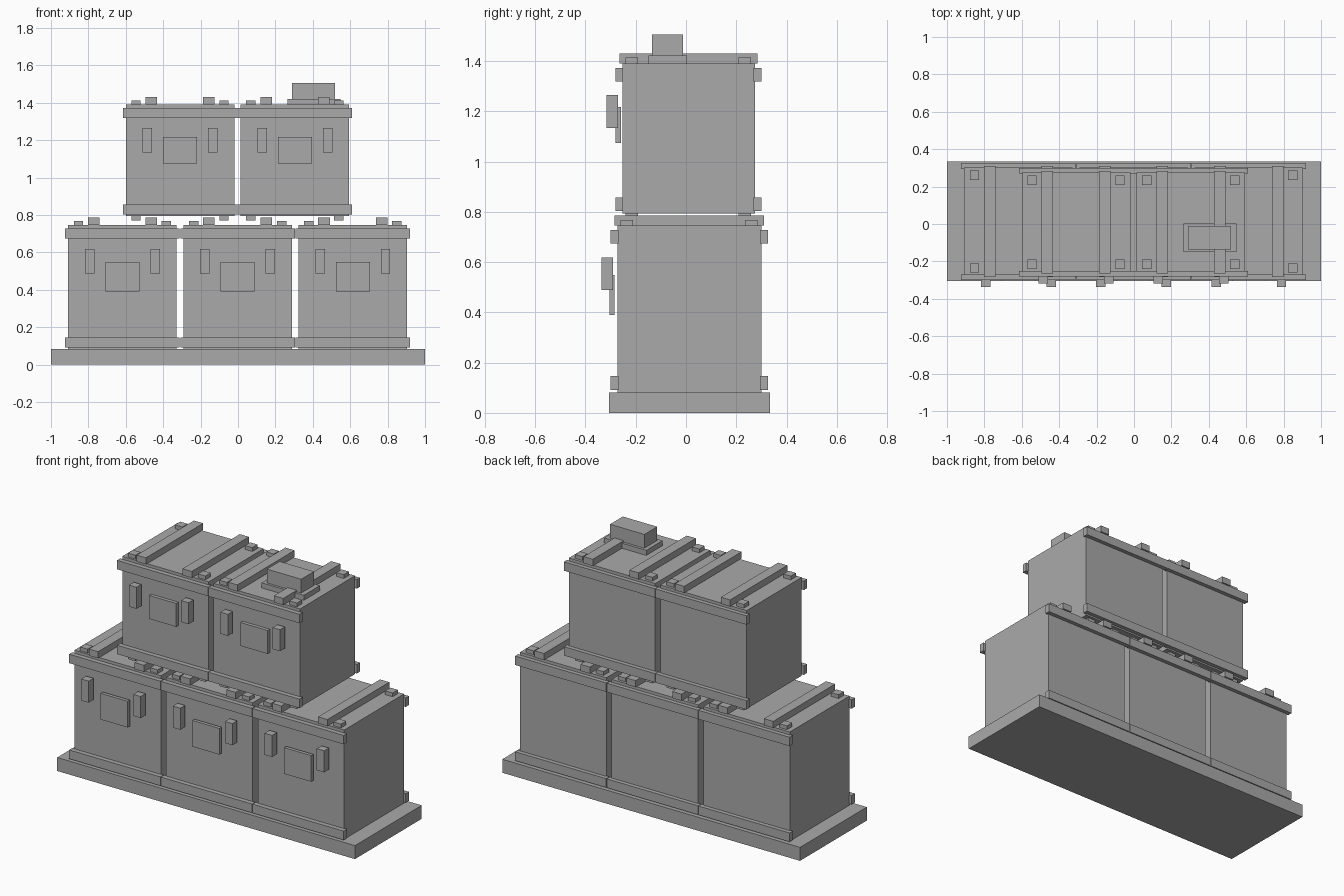
import bpy

default = bpy.data.objects.get("Cube")
if default:
    bpy.data.objects.remove(default, do_unlink=True)

# One plain grey for everything
GREY = (0.4, 0.4, 0.4, 1.0)
grey = bpy.data.materials.new("plain_grey")
grey.use_nodes = True
grey.diffuse_color = GREY
grey.node_tree.nodes["Principled BSDF"].inputs["Base Color"].default_value = GREY


def box(name, x, y, z):
    """Box spanning the (low, high) pair given for each axis."""
    spans = (x, y, z)
    bpy.ops.mesh.primitive_cube_add(size=1, location=[(a + b) / 2 for a, b in spans])
    obj = bpy.context.object
    obj.name = name
    obj.scale = [b - a for a, b in spans]
    bpy.ops.object.transform_apply(location=False, rotation=False, scale=True)
    obj.data.materials.append(grey)
    return obj


def around(centre, half):
    return (centre - half, centre + half)


def crate(name, x, y, half_depth, bottom, top):
    """Crate with rails, lid slats, corner blocks, latches and a label plate."""
    front, back = y - half_depth, y + half_depth
    box(name + "_body", around(x, 0.29), (front, back), (bottom, top))

    # Rails along the top and bottom of the front and back
    for end, z in (("lower", (bottom + 0.01, bottom + 0.064)),
                   ("upper", (top - 0.072, top - 0.018))):
        box(f"{name}_{end}_front_rail", around(x, 0.306), (front - 0.028, front + 0.003), z)
        box(f"{name}_{end}_back_rail", around(x, 0.306), (back - 0.006, back + 0.025), z)

    for side, s in (("right", -1), ("left", 1)):
        # Long slats across the lid
        box(f"{name}_{side}_slat", around(x + s * 0.154, 0.031),
            (front - 0.012, back + 0.009), (top, top + 0.04))
        # Latches, standing slightly off the front
        box(f"{name}_{side}_latch", around(x + s * 0.175, 0.025),
            (front - 0.064, front - 0.018), (top - 0.257, top - 0.146 + 0.02))
        # Corner blocks on the lid and feet below
        for place, cy in (("front", front + 0.037), ("back", back - 0.041)):
            cx = around(x + s * 0.235, 0.025)
            box(f"{name}_{side}_{place}_block", cx, around(cy, 0.025), (top, top + 0.023))
            box(f"{name}_{side}_{place}_foot", cx, around(cy, 0.025), (bottom - 0.023, bottom))
    return front


def label(name, x, front, z, gap):
    box(name + "_label", around(x, 0.091), (front - gap - 0.021, front - gap), z)


# Base slab
box("base_slab", (-1, 1), (-0.306, 0.334), (0, 0.082))

# Lower row of three
for i, x in enumerate((-0.618, -0.002, 0.614)):
    front = crate(f"lower_crate_{i + 1}", x, 0.0145, 0.2865, 0.082, 0.745)
    label(f"lower_crate_{i + 1}", x, front, (0.39, 0.549), 0.012)

# Upper row of two
for i, x in enumerate((-0.31, 0.304)):
    front = crate(f"upper_crate_{i + 1}", x, 0.011, 0.264, 0.793, 1.39)
    label(f"upper_crate_{i + 1}", x, front, (1.074, 1.216), 0.006)

# Small box on a pad, resting on the upper left crate
box("small_box_pad", (0.264, 0.547), (-0.15, 0.004), (1.39, 1.421))
box("small_box", (0.288, 0.519), (-0.135, -0.012), (1.421, 1.505))
